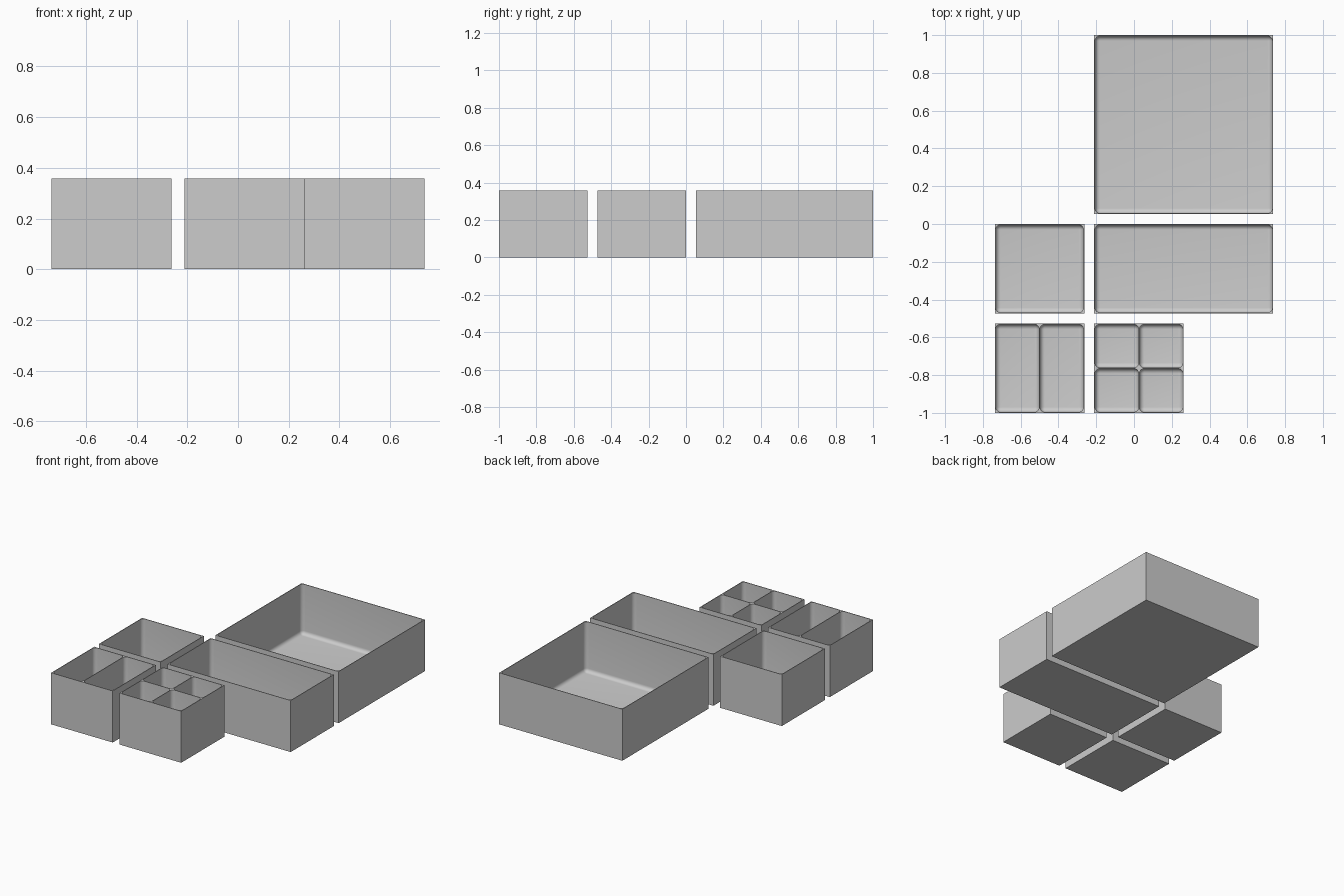
import bpy
import bmesh
from math import cos, sin, pi, radians

if "Cube" in bpy.data.objects:
    bpy.data.objects.remove(bpy.data.objects["Cube"], do_unlink=True)

UNIT = 9 / 19        # side of a one-unit bin
GAP = 1 / 19         # space between bins
HEIGHT = 0.358
WALL = 0.0045        # outer walls and dividers
FLOOR = 0.01
FILLET = 0.026
STEPS = 6
X0 = -(3 * UNIT + GAP) / 2
Y0 = -1.0

grey = bpy.data.materials.new("plain_grey")
grey.use_nodes = True
grey.diffuse_color = (0.604, 0.604, 0.604, 1)
grey.node_tree.nodes["Principled BSDF"].inputs["Base Color"].default_value = grey.diffuse_color


def ring(bm, rect, inset, radius, z):
    """Counter-clockwise rounded rectangle; radius 0 collapses each corner."""
    x1, y1, x2, y2 = rect
    k = inset + radius
    centres = ((x2 - k, y2 - k), (x1 + k, y2 - k), (x1 + k, y1 + k), (x2 - k, y1 + k))
    verts = []
    for q, (cx, cy) in enumerate(centres):
        for s in range(STEPS + 1):
            a = (q + s / STEPS) * pi / 2
            verts.append(bm.verts.new((cx + radius * cos(a), cy + radius * sin(a), z)))
    return verts


def bridge(bm, a, b):
    n = len(a)
    for i in range(n):
        j = (i + 1) % n
        bm.faces.new((a[i], a[j], b[j], b[i]))


def pocket(bm, tile, inner):
    """Rim, rounded walls, filleted bottom edge and floor of one compartment."""
    rings = [ring(bm, tile, 0, 0, HEIGHT), ring(bm, inner, 0, FILLET, HEIGHT)]
    for s in range(STEPS + 1):
        t = s / STEPS * pi / 2
        rings.append(ring(bm, inner, FILLET * (1 - cos(t)),
                          FILLET * cos(t), FLOOR + FILLET * (1 - sin(t))))
    for a, b in zip(rings, rings[1:]):
        bridge(bm, a, b)
    bm.faces.new(rings[-1])


def spans(start, length, count):
    """Tile and inner limits of each compartment along one axis."""
    size = (length - WALL) / count
    result = []
    for i in range(count):
        lo = start + WALL / 2 + i * size
        hi = lo + size
        tile_lo = start if i == 0 else lo
        tile_hi = start + length if i == count - 1 else hi
        result.append((tile_lo, tile_hi, lo + WALL / 2, hi - WALL / 2))
    return result


def make_bin(name, col, row, wide, deep, nx=1, ny=1):
    x, y = X0 + col * (UNIT + GAP), Y0 + row * (UNIT + GAP)
    w, d = wide * UNIT, deep * UNIT
    bm = bmesh.new()
    # Outer shell
    outer = (x, y, x + w, y + d)
    base, top = ring(bm, outer, 0, 0, 0), ring(bm, outer, 0, 0, HEIGHT)
    bridge(bm, base, top)
    bm.faces.new(base[::-1])
    # Compartments
    for tx1, tx2, ix1, ix2 in spans(x, w, nx):
        for ty1, ty2, iy1, iy2 in spans(y, d, ny):
            pocket(bm, (tx1, ty1, tx2, ty2), (ix1, iy1, ix2, iy2))
    bmesh.ops.remove_doubles(bm, verts=bm.verts, dist=0.00005)
    mesh = bpy.data.meshes.new(name)
    bm.to_mesh(mesh)
    bm.free()
    mesh.materials.append(grey)
    mesh.shade_smooth()
    mesh.set_sharp_from_angle(angle=radians(35))
    bpy.context.collection.objects.link(bpy.data.objects.new(name, mesh))


make_bin("two_compartment_bin", 0, 0, 1, 1, nx=2)
make_bin("four_compartment_bin", 1, 0, 1, 1, nx=2, ny=2)
make_bin("small_bin", 0, 1, 1, 1)
make_bin("long_bin", 1, 1, 2, 1)
make_bin("large_bin", 1, 2, 2, 2)
